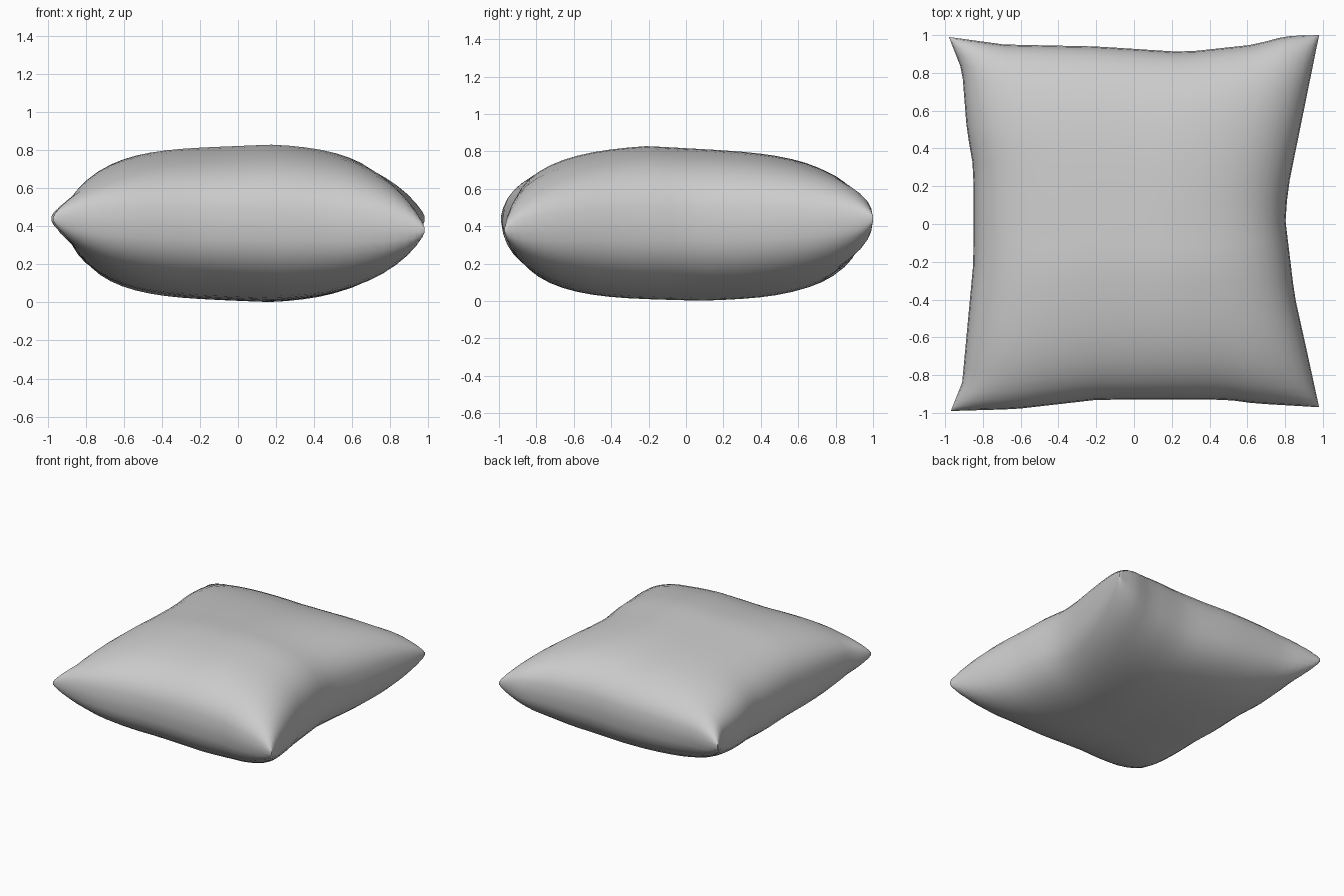
import bpy, bmesh, math

cube = bpy.data.objects.get("Cube")
if cube:
    bpy.data.objects.remove(cube, do_unlink=True)

N = 28          # grid cells per side
MID = 0.415     # height of the seam
RIM = 0.014     # half thickness at the seam
PUFF = 0.415    # half thickness at the middle

# Outline of each side as (position along side, offset)
LEFT = [(-1, -0.97), (-0.85, -0.91), (-0.2, -0.85), (0.3, -0.85), (0.5, -0.885), (0.82, -0.91), (1, -0.98)]
RIGHT = [(-1, 0.98), (-0.65, 0.905), (-0.4, 0.85), (0.02, 0.8), (0.2, 0.82), (0.65, 0.91), (1, 0.98)]
FRONT = [(-1, -0.99), (-0.65, -0.98), (-0.2, -0.93), (0.5, -0.93), (0.65, -0.95), (1, -0.97)]
BACK = [(-1, 0.99), (-0.7, 0.95), (-0.2, 0.94), (0.27, 0.91), (0.65, 0.95), (0.82, 0.995), (1, 1.0)]


def along(points, t):
    for (a, p), (b, q) in zip(points, points[1:]):
        if t <= b:
            return p + (q - p) * (t - a) / (b - a)
    return points[-1][1]


def bulge(t, peak, slope):
    # Full, blunt-edged profile that slopes gently away from its peak
    return (1 - slope * abs(t - peak)) * max(0, 1 - abs(t) ** 3.6) ** 0.42


def spot(u, v, side):
    a, b = (u + 1) / 2, (v + 1) / 2
    x = along(LEFT, v) * (1 - a) + along(RIGHT, v) * a
    y = along(FRONT, u) * (1 - b) + along(BACK, u) * b
    depth = bulge(v, -0.22, 0.13) if side > 0 else bulge(v, 0.1, 0.06)
    h = RIM + (PUFF - RIM) * bulge(u, 0.24, 0.09) * depth
    # Three corners lift a little and the front left one droops
    lift = (0.01 + 0.015 * (v - u + u * v)) * abs(u * v)
    return x, y, MID + lift + side * h


# Cushion: two puffed sheets joined along the seam
bm = bmesh.new()
steps = [math.sin(math.pi / 2 * (2 * i / N - 1)) for i in range(N + 1)]
sheets = []
for side in (1, -1):
    g = [[bm.verts.new(spot(u, v, side)) for v in steps] for u in steps]
    sheets.append(g)
    for i in range(N):
        for j in range(N):
            bm.faces.new((g[i][j], g[i + 1][j], g[i + 1][j + 1], g[i][j + 1]))

# Seam strip around the rim
ring = [(i, 0) for i in range(N)] + [(N, j) for j in range(N)]
ring += [(N - i, N) for i in range(N)] + [(0, N - j) for j in range(N)]
top, low = sheets
for (a, b), (c, d) in zip(ring, ring[1:] + ring[:1]):
    bm.faces.new((top[a][b], top[c][d], low[c][d], low[a][b]))
bmesh.ops.recalc_face_normals(bm, faces=bm.faces)
for f in bm.faces:
    f.smooth = True

mesh = bpy.data.meshes.new("cushion")
bm.to_mesh(mesh)
bm.free()
cushion = bpy.data.objects.new("cushion", mesh)
bpy.context.collection.objects.link(cushion)

grey = bpy.data.materials.new("grey cloth")
grey.use_nodes = True
colour = (0.6, 0.6, 0.6, 1)
grey.diffuse_color = colour
grey.node_tree.nodes["Principled BSDF"].inputs["Base Color"].default_value = colour
mesh.materials.append(grey)
